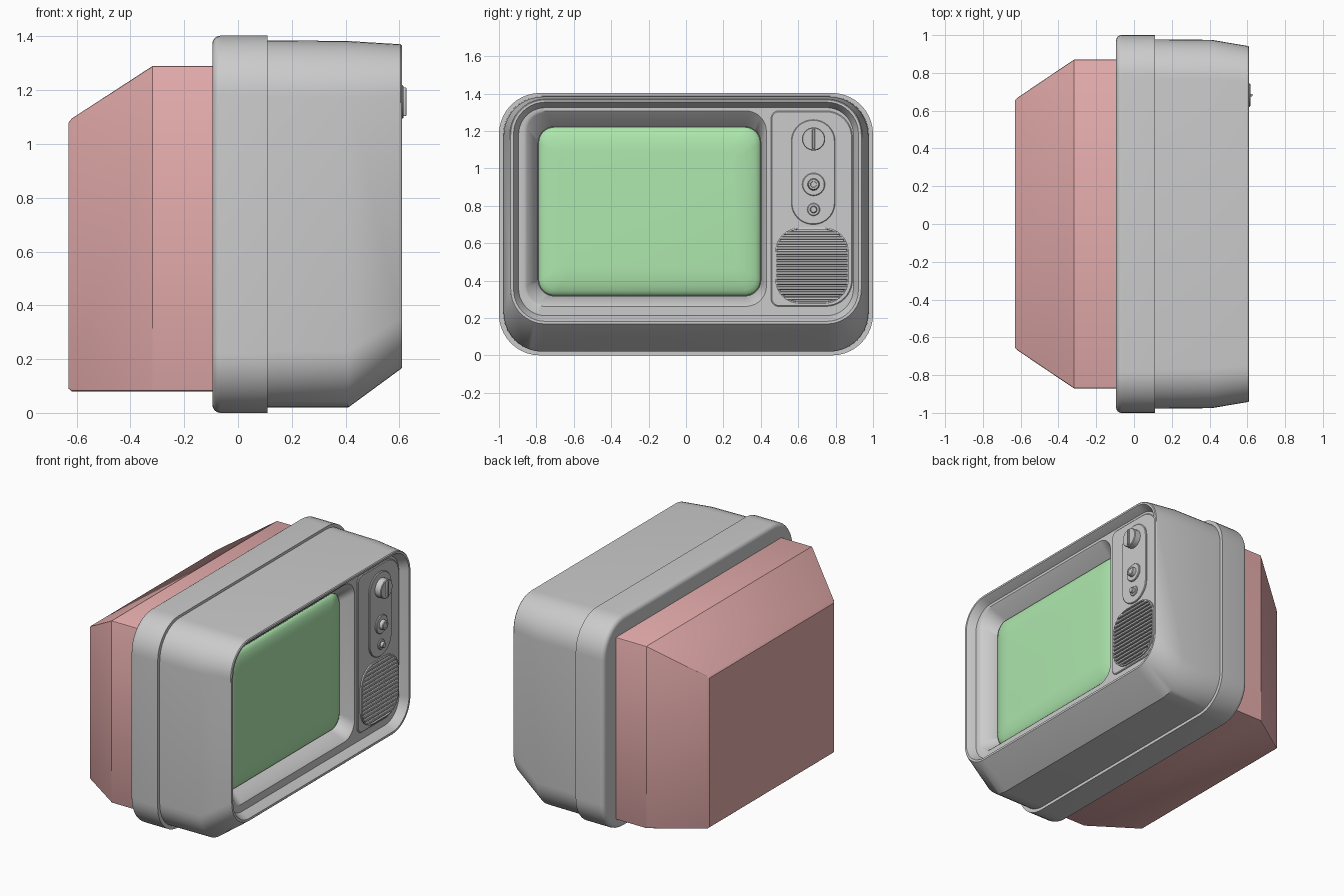
import bpy, bmesh, math
from math import sin, cos, pi


def finish(name, bm, color=None, angle=35):
    bmesh.ops.recalc_face_normals(bm, faces=bm.faces)
    me = bpy.data.meshes.new(name)
    bm.to_mesh(me)
    bm.free()
    for p in me.polygons:
        p.use_smooth = True
    me.set_sharp_from_angle(angle=math.radians(angle))
    ob = bpy.data.objects.new(name, me)
    bpy.context.collection.objects.link(ob)
    if color:
        mat = bpy.data.materials.new(name + "_colour")
        mat.diffuse_color = (*color, 1)
        me.materials.append(mat)
    return ob


def rounded(y0, y1, z0, z1, r, n=10):
    """Rounded rectangle in the yz plane; r is one radius or (left, right)."""
    rl, rr = r if isinstance(r, tuple) else (r, r)
    pts = []
    for k, (y, z, sy, sz, q) in enumerate([(y1, z1, -1, -1, rr), (y0, z1, 1, -1, rl),
                                           (y0, z0, 1, 1, rl), (y1, z0, -1, 1, rr)]):
        for i in range(n + 1):
            a = (k + i / n) * pi / 2
            pts.append((y + sy * q + q * cos(a), z + sz * q + q * sin(a)))
    return pts


def skin(name, rings, color=None, closed=False, angle=35):
    """Bridge rings of equal point count; cap the ends or join them in a loop."""
    bm = bmesh.new()
    vs = [[bm.verts.new(p) for p in ring] for ring in rings]
    n = len(vs[0])
    pairs = list(zip(vs, vs[1:])) + ([(vs[-1], vs[0])] if closed else [])
    for a, b in pairs:
        for i in range(n):
            j = (i + 1) % n
            bm.faces.new((a[i], a[j], b[j], b[i]))
    if not closed:
        bm.faces.new(vs[0])
        bm.faces.new(vs[-1])
    return finish(name, bm, color, angle)


def loft(name, sections, color=None, closed=False, n=10, angle=35):
    rings = [[(x, y, z) for y, z in rounded(y0, y1, z0, z1, r, n)]
             for x, y0, y1, z0, z1, r in sections]
    return skin(name, rings, color, closed, angle)


def lathe(name, y, z, profile, n=32):
    """Turn an (x, radius) profile about an axis along x."""
    return skin(name, [[(x, y + r * cos(2 * pi * i / n), z + r * sin(2 * pi * i / n))
                        for i in range(n)] for x, r in profile])


# Red rear housing with sloped top and sides
loft("rear_housing", [
    (-0.05, -0.87, 0.87, 0.08, 1.29, 0.008),
    (-0.318, -0.87, 0.87, 0.08, 1.29, 0.008),
    (-0.618, -0.668, 0.668, 0.08, 1.095, 0.008),
    (-0.63, -0.655, 0.655, 0.09, 1.08, 0.006)], (0.8, 0.42, 0.42), n=2, angle=25)

# Raised band around the middle, rounded at the back
loft("middle_band", [(-0.095 + 0.03 * (1 - cos(a)), -1 + d, 1 - d, d, 1.403 - d, 0.22 - d)
                     for a in [i * pi / 12 for i in range(7)]
                     for d in [0.03 * (1 - sin(a))]]
     + [(0.11, -1, 1, 0, 1.403, 0.22)])

# Front shell: outside, lip, recessed face and screen surround in one skin
loft("front_shell", [
    (0.09, -0.978, 0.978, 0.02, 1.386, 0.21),
    (0.41, -0.975, 0.975, 0.02, 1.383, 0.21),
    (0.605, -0.942, 0.942, 0.163, 1.371, 0.19),
    (0.61, -0.937, 0.937, 0.168, 1.366, 0.185),
    (0.61, -0.922, 0.922, 0.182, 1.354, 0.17),
    (0.603, -0.917, 0.917, 0.187, 1.349, 0.165),
    (0.555, -0.895, 0.895, 0.212, 1.325, 0.145),
    (0.555, -0.865, 0.43, 0.262, 1.307, 0.11),
    (0.548, -0.85, 0.424, 0.27, 1.298, 0.1),
    (0.46, -0.79, 0.4, 0.318, 1.222, 0.085),
    (0.44, -0.79, 0.4, 0.318, 1.222, 0.085)])

# Bulged green screen
loft("screen", [(x, -0.788 + d, 0.398 - d, 0.32 + d, 1.22 - d, 0.083 - 0.35 * d)
                for x, d in [(0.445, 0), (0.462, 0), (0.472, 0.008), (0.482, 0.025),
                             (0.491, 0.055), (0.497, 0.09), (0.5, 0.13)]],
     (0.42, 0.8, 0.42), angle=50)

# Control side: raised panel and capsule-shaped dial plate
loft("control_panel", [
    (0.54, 0.455, 0.89, 0.262, 1.307, (0.04, 0.14)),
    (0.559, 0.455, 0.89, 0.262, 1.307, (0.04, 0.14)),
    (0.563, 0.46, 0.885, 0.267, 1.302, (0.036, 0.136))])
loft("dial_plate", [
    (0.55, 0.563, 0.797, 0.70, 1.26, 0.115),
    (0.568, 0.563, 0.797, 0.70, 1.26, 0.115),
    (0.572, 0.567, 0.793, 0.704, 1.256, 0.111)])

# Dial with grip bar, and two stepped knobs
lathe("main_dial", 0.682, 1.157, [(0.56, 0.062), (0.612, 0.062), (0.616, 0.058)])
loft("dial_grip", [
    (0.60, 0.674, 0.69, 1.102, 1.212, 0.004),
    (0.624, 0.675, 0.689, 1.104, 1.21, 0.004),
    (0.627, 0.678, 0.686, 1.107, 1.207, 0.002)], n=3)
lathe("large_knob", 0.682, 0.914, [(0.56, 0.061), (0.578, 0.061), (0.582, 0.057),
                                   (0.582, 0.032), (0.604, 0.03), (0.608, 0.026),
                                   (0.608, 0.017), (0.605, 0.015)])
lathe("small_knob", 0.682, 0.78, [(0.56, 0.034), (0.576, 0.034), (0.58, 0.03),
                                  (0.58, 0.019), (0.597, 0.018), (0.6, 0.015)])

# Speaker rim with horizontal slats trimmed to its outline
Y0, Y1, Z0, Z1, R = 0.477, 0.87, 0.277, 0.683, 0.13
loft("speaker_rim", [(x, Y0 + d, Y1 - d, Z0 + d, Z1 - d, R - d)
                     for x, d in [(0.555, 0), (0.572, 0), (0.574, 0.003),
                                  (0.574, 0.009), (0.555, 0.011)]], closed=True)
COUNT = 14
pitch = (Z1 - Z0 - 0.03) / COUNT
bm = bmesh.new()
for k in range(COUNT):
    zc = Z0 + 0.015 + pitch * (k + 0.5)
    ends = []
    for side in (0, 1):
        ring = []
        for x, dz in [(0.556, -0.34), (0.573, -0.34), (0.577, -0.2),
                      (0.577, 0.2), (0.573, 0.34), (0.556, 0.34)]:
            z = zc + dz * pitch
            over = max(0, Z0 + R - z, z - (Z1 - R))
            inset = R - math.sqrt(R * R - over * over) + 0.006
            ring.append(bm.verts.new((x, Y1 - inset if side else Y0 + inset, z)))
        ends.append(ring)
    a, b = ends
    for i in range(6):
        j = (i + 1) % 6
        bm.faces.new((a[i], a[j], b[j], b[i]))
    bm.faces.new(a)
    bm.faces.new(b)
finish("speaker_slats", bm)
